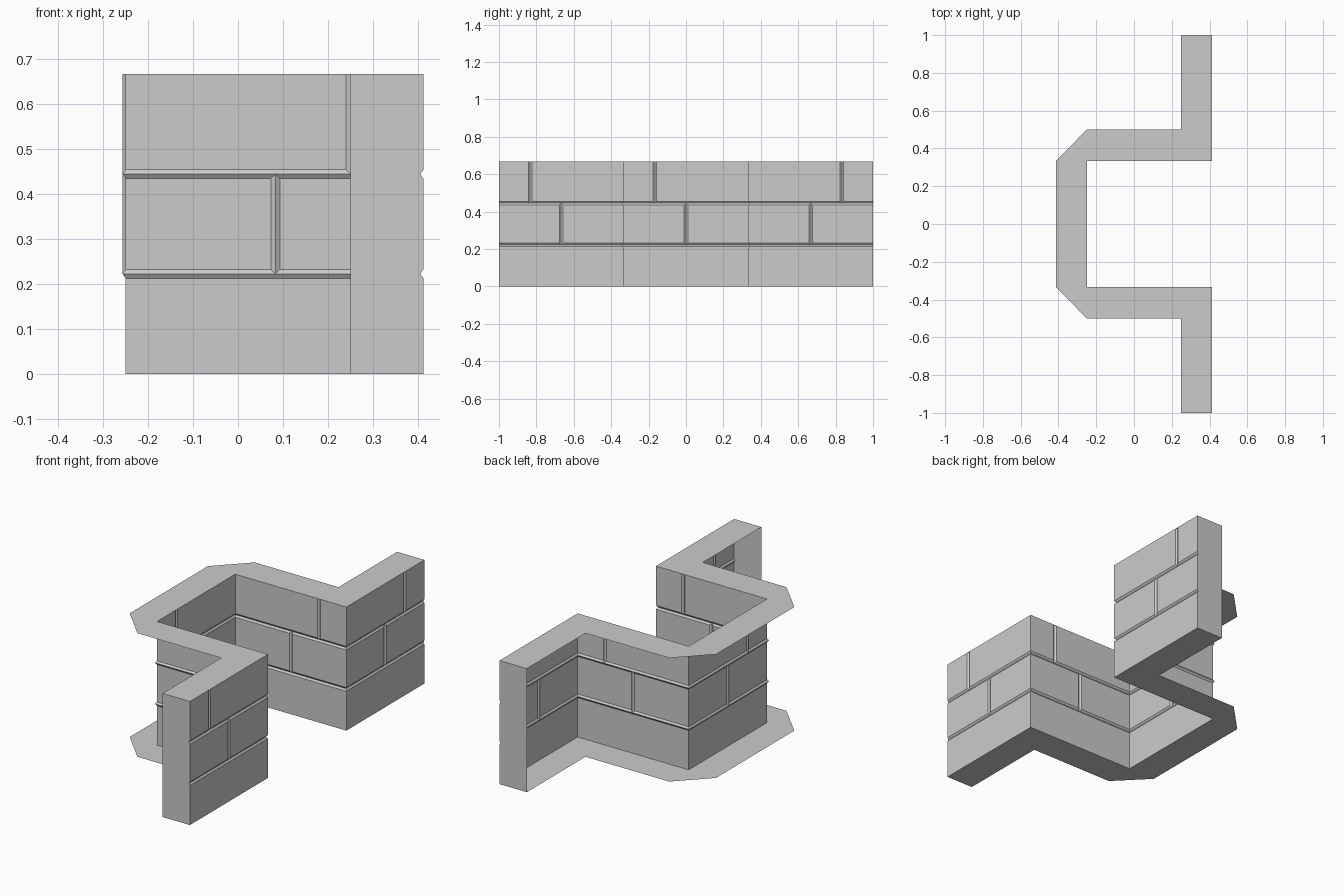
import bpy
from mathutils import Vector

if "Cube" in bpy.data.objects:
    bpy.data.objects.remove(bpy.data.objects["Cube"])

H = 0.667            # wall height
G, D = 0.01, 0.007   # joint half width and depth
Z1, Z2 = H / 3, H * 2 / 3

# Plan of the brick face (front edges), and the same path at joint depth
X, XI, Y = 0.413, -0.25, 0.334
half = [(XI, Y), (X, Y), (X, 1.0)]
half_deep = [(XI - D, Y + D), (X - D, Y + D), (X - D, 1.0)]


def mirrored(pts):
    return [Vector((x, -y)) for x, y in reversed(pts)] + [Vector(p) for p in pts]


FRONT, DEEP = mirrored(half), mirrored(half_deep)


def make(name, verts, faces):
    me = bpy.data.meshes.new(name)
    me.from_pydata(verts, [], faces)
    me.update()
    ob = bpy.data.objects.new(name, me)
    bpy.context.collection.objects.link(ob)
    return ob


def course(name, z0, z1, bevel_low, bevel_high, joints):
    """One row of bricks; joints[k] is the joint coordinate on segment k."""
    verts, faces = [], []
    zi0 = z0 + G * bevel_low
    zi1 = z1 - G * bevel_high
    for k, joint in enumerate(joints):
        a, b = FRONT[k], FRONT[k + 1]
        t = (b - a).normalized()
        back = Vector((-t.y, t.x)) * D
        # each stop: (deep point, front point of brick before, of brick after)
        stops = [(DEEP[k], a, a)]
        if joint is not None:
            p = Vector((joint, a.y)) if abs(t.x) > 0.5 else Vector((a.x, joint))
            stops.append((p + back, p - t * G, p + t * G))
        stops.append((DEEP[k + 1], b, b))
        for i in range(len(stops) - 1):
            d0, _, f0 = stops[i]
            d1, f1, _ = stops[i + 1]
            n = len(verts)
            lo = bevel_low
            # inner rectangle then recessed outer rectangle
            verts += [(*f0, zi0), (*f1, zi0), (*f1, zi1), (*f0, zi1),
                      (*d0, z0), (*d1, z0), (*d1, z1), (*d0, z1)]
            faces.append((n, n + 1, n + 2, n + 3))
            if lo:
                faces.append((n + 4, n + 5, n + 1, n))
            if bevel_high:
                faces.append((n + 3, n + 2, n + 6, n + 7))
            if i > 0:
                faces.append((n + 4, n, n + 3, n + 7))
            if i < len(stops) - 2:
                faces.append((n + 1, n + 5, n + 6, n + 2))
    return make(name, verts, faces)


# Three brick courses following the alcove
course("bottom_course", 0, Z1, 0, 1, [None] * 5)
course("middle_course", Z1, Z2, 1, 1, [-0.667, 0.083, 0.0, 0.083, 0.667])
course("top_course", Z2, H, 1, 0, [-0.833, 0.25, -0.167, 0.25, 0.833])

# Top and bottom caps with chamfered back corners (the rear is open)
rear = mirrored([(-X, Y), (XI, 0.5), (0.25, 0.5), (0.25, 1.0)])
outline = FRONT + rear[::-1]
for name, z in (("top_cap", H), ("bottom_cap", 0.0)):
    idx = list(range(len(outline)))
    make(name, [(p.x, p.y, z) for p in outline], [idx if z else idx[::-1]])

# End faces, notched where the bed joints run out
profile = [(0.25, 0), (X, 0)]
for z in (Z1, Z2):
    profile += [(X, z - G), (X - D, z), (X, z + G)]
profile += [(X, H), (0.25, H)]
for name, y in (("front_end", -1), ("back_end", 1)):
    idx = list(range(len(profile)))
    make(name, [(x, y, z) for x, z in profile], [idx if y < 0 else idx[::-1]])
